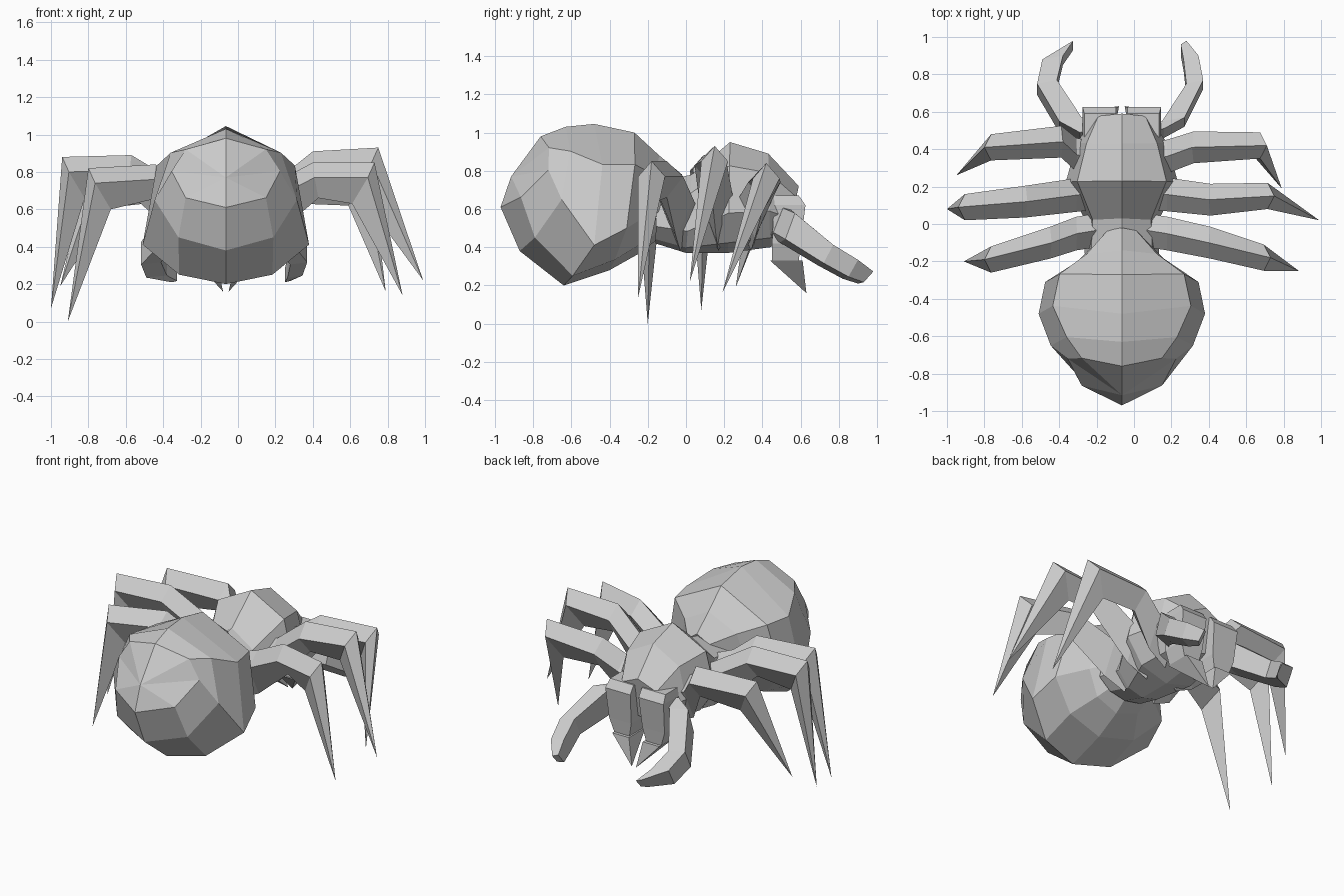
import bpy, bmesh

if "Cube" in bpy.data.objects:
    bpy.data.objects.remove(bpy.data.objects["Cube"])

CX = -0.065  # body centre line


def loft(name, rings):
    """Skin rings of equal point count; a one-point last ring makes a tip."""
    bm = bmesh.new()
    vs = [[bm.verts.new(p) for p in r] for r in rings]
    for a, b in zip(vs, vs[1:]):
        n = len(a)
        for i in range(n):
            j = (i + 1) % n
            if len(b) == 1:
                bm.faces.new((a[i], a[j], b[0]))
            else:
                bm.faces.new((a[i], a[j], b[j], b[i]))
    bm.faces.new(vs[0])
    if len(vs[-1]) > 2:
        bm.faces.new(vs[-1])
    bmesh.ops.recalc_face_normals(bm, faces=bm.faces)
    me = bpy.data.meshes.new(name)
    bm.to_mesh(me)
    bm.free()
    ob = bpy.data.objects.new(name, me)
    bpy.context.collection.objects.link(ob)
    return ob


def body_ring(ty, tz, by, bz, hw, k, fwd=0):
    """Tilted eight-sided ring; k blends a round section into a bottom-heavy
    one, fwd pushes the flanks forward."""
    round_s = [(0, 1), (.74, .68), (1, .05), (.74, -.72), (0, -1)]
    heavy_s = [(0, 1), (.83, .5), (1, -.5), (.56, -.88), (0, -1)]
    half = [(a[0] + (b[0] - a[0]) * k, a[1] + (b[1] - a[1]) * k)
            for a, b in zip(round_s, heavy_s)]
    full = half + [(-x, t) for x, t in half[3:0:-1]]
    return [(CX + x * hw, (ty + by) / 2 + t * (ty - by) / 2 + fwd * x * x,
             (tz + bz) / 2 + t * (tz - bz) / 2) for x, t in full]


# Abdomen, front to rear: top y/z, bottom y/z, half width, blend, flank shift
loft("abdomen", [body_ring(*r) for r in (
    (-.02, .78, -.10, .48, .10, .3),
    (-.14, .88, -.24, .37, .24, .5),
    (-.27, 1.0, -.40, .28, .41, .8, .05),
    (-.48, 1.045, -.64, .20, .445, 1, .12),
    (-.63, 1.03, -.87, .38, .38, .4, .12),
    (-.76, .98, -.97, .61, .29, 0, .14))] + [[(CX, -.915, .77)]])

# Head and thorax
loft("thorax", [body_ring(*r) for r in (
    (-.15, .74, -.16, .42, .20, .9),
    (.03, .78, .00, .37, .19, .9),
    (.23, .95, .22, .37, .30, .6),
    (.43, .89, .44, .40, .24, .5),
    (.59, .72, .53, .44, .16, .5))])


def diamond(p, w, h, inward, drop=.08):
    """Leg section: a top ridge, two lower side edges and a deep keel."""
    x, y, z = p
    return [(x, y, z), (x + inward * .3, y + w, z - drop),
            (x + inward, y, z - h), (x + inward * .3, y - w, z - drop)]


# Walking legs: side, base y, mid point, knee, foot
legs = {
    "front_leg_right": (1, .34, (.31, .41, .82), (.71, .42, .84), (.79, .19, .16)),
    "middle_leg_right": (1, .17, (.40, .13, .91), (.75, .15, .93), (.99, .02, .22)),
    "rear_leg_right": (1, -.03, (.40, -.10, .85), (.73, -.18, .85), (.88, -.25, .14)),
    "front_leg_left": (-1, .34, (-.38, .44, .83), (-.80, .41, .83), (-.95, .26, .19)),
    "middle_leg_left": (-1, .17, (-.57, .12, .89), (-.94, .09, .88), (-1.0, .08, .07)),
    "rear_leg_left": (-1, -.03, (-.44, -.10, .84), (-.80, -.19, .82), (-.91, -.20, 0.0)),
}
for name, (s, y0, mid, knee, foot) in legs.items():
    base = (CX + s * .11, y0, .68)
    hip = (CX + s * .24, y0 + (mid[1] - y0) * .3, .73)
    loft(name, [diamond(base, .09, .30, 0), diamond(hip, .09, .28, s * .01),
                diamond(mid, .085, .19, s * .03),
                diamond(knee, .07, .22, -s * .12), [foot]])


# Feelers: boxy arms bending inward at the tip
def feeler(name, pts):
    rings = []
    for x, y, z, w, h in pts:
        rings.append([(x - w, y + .02, z + h), (x + w, y + .04, z + h * .8),
                      (x + w, y - .01, z - h * .8), (x - w, y - .04, z - h)])
    loft(name, rings)


feeler("feeler_right", [(.10, .47, .54, .06, .08), (.21, .53, .51, .06, .085),
                        (.325, .73, .365, .045, .06), (.305, .86, .29, .04, .055),
                        (.265, .94, .245, .015, .035)])
feeler("feeler_left", [(-.23, .47, .54, .06, .08), (-.34, .53, .51, .06, .085),
                       (-.465, .73, .365, .053, .06), (-.435, .86, .29, .055, .055),
                       (-.34, .94, .245, .015, .035)])

# Jaws with inward pointing fangs
for s, side in ((1, "right"), (-1, "left")):
    def q(z, x0, x1, y0, y1):
        return [(CX + s * x0, y0, z), (CX + s * x1, y0, z),
                (CX + s * x1, y1, z), (CX + s * x0, y1, z)]
    loft("jaw_" + side, [q(.67, .03, .20, .46, .59), q(.62, .03, .21, .46, .625),
                         q(.42, .04, .20, .45, .60), q(.33, .06, .17, .45, .59)])
    loft("fang_" + side, [q(.33, .05, .17, .44, .61), [(CX + s * .015, .63, .16)]])
